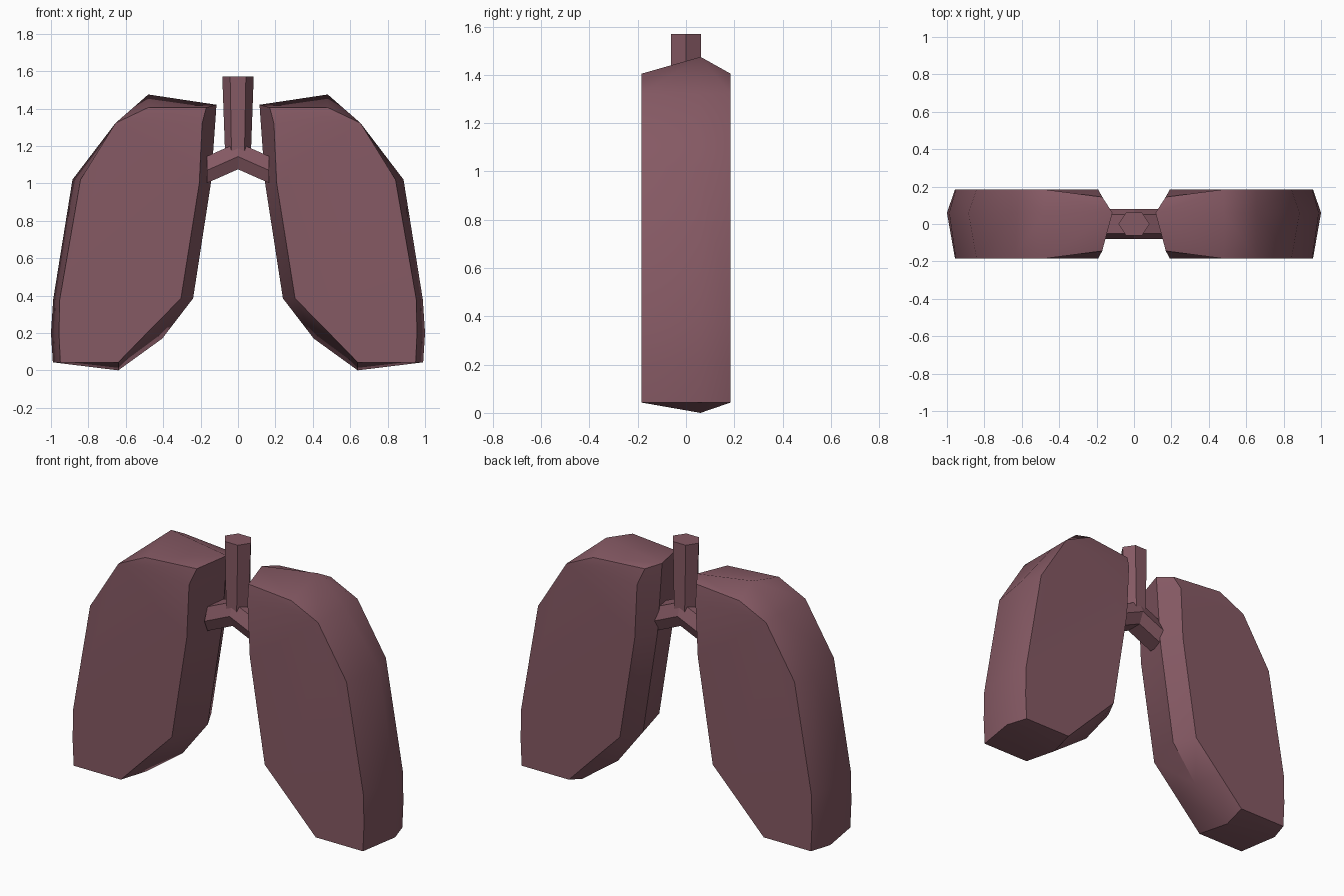
import bpy, bmesh, math

if "Cube" in bpy.data.objects:
    bpy.data.objects.remove(bpy.data.objects["Cube"])

mat = bpy.data.materials.new("dusky_rose")
mat.diffuse_color = (0.235, 0.100, 0.126, 1)
mat.use_nodes = True
mat.node_tree.nodes["Principled BSDF"].inputs["Base Color"].default_value = mat.diffuse_color


def finish(name, bm, smooth):
    bmesh.ops.recalc_face_normals(bm, faces=bm.faces)
    me = bpy.data.meshes.new(name)
    bm.to_mesh(me)
    bm.free()
    ob = bpy.data.objects.new(name, me)
    bpy.context.collection.objects.link(ob)
    me.materials.append(mat)
    if smooth:
        bpy.ops.object.select_all(action='DESELECT')
        ob.select_set(True)
        bpy.context.view_layer.objects.active = ob
        bpy.ops.object.shade_smooth_by_angle(angle=math.radians(40))
    return ob


def bridge(bm, a, b):
    n = len(a)
    for i in range(n):
        j = (i + 1) % n
        bm.faces.new((a[i], a[j], b[j], b[i]))


# lung outline: x, z on the flat faces, then x, z on the bulging rim
OUTLINE = [
    (0.170, 1.405, 0.115, 1.420),
    (0.192, 1.320, 0.122, 1.320),
    (0.207, 1.000, 0.145, 1.000),
    (0.305, 0.385, 0.240, 0.385),
    (0.472, 0.215, 0.405, 0.170),
    (0.640, 0.043, 0.640, 0.000),
    (0.950, 0.043, 0.990, 0.043),
    (0.957, 0.200, 1.000, 0.200),
    (0.953, 0.380, 0.988, 0.380),
    (0.842, 1.020, 0.885, 1.020),
    (0.655, 1.322, 0.655, 1.322),
    (0.480, 1.405, 0.480, 1.475),
]


def lung(name, s):
    bm = bmesh.new()
    rim = [bm.verts.new((s * p[2], 0.06, p[3])) for p in OUTLINE]
    for y in (-0.185, 0.185):
        # the inner top corner is pulled in from the flat face
        ring = [bm.verts.new((s * p[0], y * (0.78 if i == 0 else 1), p[1]))
                for i, p in enumerate(OUTLINE)]
        bridge(bm, ring, rim)
        bm.faces.new(ring[1:11])
        bm.faces.new((ring[10], ring[11], ring[0], ring[1]))
    finish(name, bm, True)


lung("right_lung", 1)
lung("left_lung", -1)

# windpipe: tapered hexagonal tube
bm = bmesh.new()
rings = []
for z, rx in ((1.13, 0.068), (1.57, 0.084)):
    ring = []
    for k in range(6):
        a = k * math.pi / 3
        ring.append(bm.verts.new((rx * math.cos(a), 0.072 * math.sin(a), z)))
    rings.append(ring)
bridge(bm, *rings)
for r in rings:
    bm.faces.new(r)
finish("windpipe", bm, False)

# bronchi: hexagonal section swept along a chevron
bm = bmesh.new()
SECTION = [(-0.05, 0.075), (-0.08, 0.0), (-0.05, -0.068),
           (0.05, -0.068), (0.08, 0.0), (0.05, 0.075)]
rings = [[bm.verts.new((x, y, z + dz)) for y, dz in SECTION]
         for x, z in ((-0.165, 1.07), (0, 1.143), (0.165, 1.07))]
bridge(bm, rings[0], rings[1])
bridge(bm, rings[1], rings[2])
bm.faces.new(rings[0])
bm.faces.new(rings[2])
finish("bronchi", bm, False)
